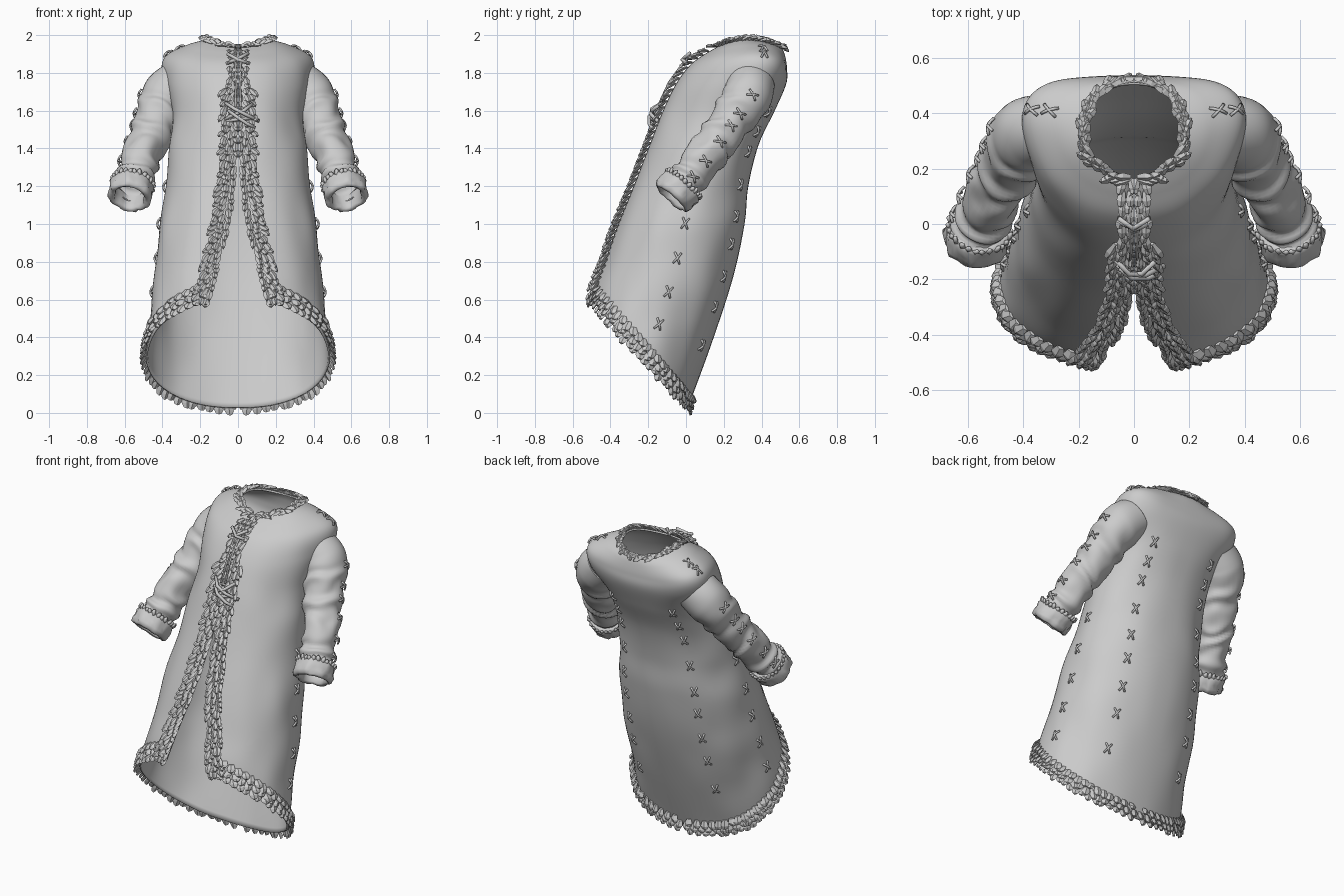
import bpy, bmesh, math, random
from mathutils import Vector, noise

if "Cube" in bpy.data.objects:
    bpy.data.objects.remove(bpy.data.objects["Cube"])

random.seed(4)
grey = bpy.data.materials.new("grey hide")
grey.diffuse_color = (0.6, 0.6, 0.6, 1)
grey.use_nodes = True
grey.node_tree.nodes["Principled BSDF"].inputs["Base Color"].default_value = grey.diffuse_color

# Coat sections, neck to hem: front y,z / back y,z / side y,z / half width / half gap
SECTIONS = [
    (.17, 1.94, .51, 1.93, .34, 1.975, .175, .012),
    (.10, 1.90, .525, 1.89, .36, 1.945, .28, .012),
    (.02, 1.84, .535, 1.82, .38, 1.88, .39, .012),
    (-.06, 1.73, .53, 1.74, .33, 1.76, .395, .012),
    (-.13, 1.58, .47, 1.60, .20, 1.58, .345, .012),
    (-.20, 1.40, .385, 1.42, .10, 1.40, .36, .015),
    (-.27, 1.22, .33, 1.20, .04, 1.20, .385, .03),
    (-.37, .98, .31, 1.00, -.03, .98, .42, .065),
    (-.44, .80, .25, .72, -.10, .75, .44, .11),
    (-.49, .68, .14, .38, -.18, .50, .465, .135),
    (-.505, .60, .01, .025, -.24, .30, .485, .16)]
# Sleeve path: x, y, z, radius
SLEEVE = [(.31, .35, 1.75, .125), (.385, .32, 1.67, .13), (.44, .225, 1.53, .112),
          (.50, .12, 1.38, .104), (.55, .01, 1.24, .098), (.567, -.045, 1.175, .092)]


def spline(rows, t):
    """Smooth interpolation through the rows of a table."""
    n = len(rows) - 1
    t = max(0, min(n, t))
    i = min(int(t), n - 1)
    f = t - i
    a, b, c, d = (rows[max(0, min(n, k))] for k in (i - 1, i, i + 1, i + 2))
    return [.5 * (2 * q + (r - p) * f + (2 * p - 5 * q + 4 * r - s) * f * f
                  + (3 * q - p - 3 * r + s) * f ** 3) for p, q, r, s in zip(a, b, c, d)]


def coat(u, v):
    """Point on the right half of the coat: u neck to hem, v front edge to back."""
    fy, fz, by, bz, my, mz, w, gap = spline(SECTIONS, u)
    start = math.asin((gap / w) ** (1 / .88))
    a = start + (math.pi - start) * v
    c, s = math.cos(a), max(0, math.sin(a))
    p = Vector((w * s ** .88,
                (fy + by) / 2 + c * (fy - by) / 2 + s * s * (my - (fy + by) / 2),
                (fz + bz) / 2 + c * (fz - bz) / 2 + s * s * (mz - (fz + bz) / 2)))
    # soft folds, fading at the back seam
    fold = .012 * s * noise.noise(Vector((p.x * 6, p.y * 6, p.z * 4)))
    return p + Vector((s, -c, 0)) * fold


def coat_frame(u, v):
    e = .01
    u0, u1, v0, v1 = max(0, u - e), min(10, u + e), max(0, v - e), min(1, v + e)
    du = coat(u1, v) - coat(u0, v)
    dv = coat(u, v1) - coat(u, v0)
    speed = du.length / (u1 - u0)
    du.normalize()
    dv.normalize()
    return coat(u, v), du, dv, du.cross(dv).normalized(), speed


def sleeve_frame(t):
    p = spline(SLEEVE, t)
    d = Vector(spline(SLEEVE, min(5, t + .1))[:3]) - Vector(spline(SLEEVE, max(0, t - .1))[:3])
    d.normalize()
    out = Vector((1, 0, 0))
    out = (out - d * out.dot(d)).normalized()
    return Vector(p[:3]), p[3], d, out, d.cross(out)


def grid(bm, rows, closed=False):
    vs = [[bm.verts.new(p) for p in r] for r in rows]
    n = len(rows[0])
    for a, b in zip(vs, vs[1:]):
        for j in range(n if closed else n - 1):
            k = (j + 1) % n
            bm.faces.new((a[j], b[j], b[k], a[k]))
    return vs


def finish(name, bm, smooth=True, mirror=True, thick=0):
    me = bpy.data.meshes.new(name)
    bm.to_mesh(me)
    bm.free()
    ob = bpy.data.objects.new(name, me)
    bpy.context.collection.objects.link(ob)
    me.materials.append(grey)
    if smooth:
        me.shade_smooth()
    if mirror:
        m = ob.modifiers.new("mirror", 'MIRROR')
        m.use_clip = True
        m.merge_threshold = .002
    if thick:
        ob.modifiers.new("thickness", 'SOLIDIFY').thickness = thick
    return ob


def tuft(bm, p, d, n, length, width, lift):
    """One pointed lock of fur lying along d and lifting along n."""
    side = d.cross(n).normalized()
    length *= random.uniform(.8, 1.2)
    d = (d + side * random.uniform(-.25, .25)).normalized()
    rings = []
    for f, w, h, t in ((0, .6, 0, .006), (.5, 1, .7, .011), (.85, .6, 1, .007)):
        c = p + d * length * f + n * lift * h
        w *= width / 2
        rings.append([c + side * w, c + n * t, c - side * w, c - n * t])
    vs = grid(bm, rings, True)
    tip = bm.verts.new(p + d * length + n * lift * .8)
    for j in range(4):
        bm.faces.new((vs[-1][j], tip, vs[-1][(j + 1) % 4]))
    bm.faces.new(vs[0])
    bmesh.ops.recalc_face_normals(bm, faces=bm.faces[-14:])


def cord(bm, pts, r):
    """Thin cord with closed ends through the points."""
    pts = [Vector(p) for p in pts]
    rings = []
    for i, p in enumerate(pts):
        d = (pts[min(i + 1, len(pts) - 1)] - pts[max(i - 1, 0)]).normalized()
        a = d.orthogonal().normalized()
        if rings:
            a = (last - d * last.dot(d)).normalized()
        last, b = a, d.cross(a)
        rings.append([p + (a * math.cos(k * math.pi / 3) + b * math.sin(k * math.pi / 3)) * r
                      for k in range(6)])
    vs = grid(bm, rings, True)
    bm.faces.new(vs[0])
    bm.faces.new(vs[-1][::-1])


def cross_stitch(bm, p, d, s, n):
    for k in (-1, 1):
        a = (d * .6 + s * k).normalized() * .033
        cord(bm, [p - a - n * .004, p - a * .5 + n * .006, p + n * .01,
                  p + a * .5 + n * .006, p + a - n * .004], .006)


# Coat body
bm = bmesh.new()
grid(bm, [[coat(10 * i / 80, j / 40) for j in range(41)] for i in range(81)])
finish("coat_body", bm, thick=.01)

# Sleeves with bunched folds
bm = bmesh.new()
rows = []
for i in range(71):
    t = 5 * i / 70
    p, r, d, out, up = sleeve_frame(t)
    row = []
    for j in range(32):
        a = j * math.tau / 32
        o = out * math.cos(a) + up * math.sin(a)
        amp = .009 * min(1, max(0, t - .8))
        q = noise.noise((p + o * .1) * 7)
        row.append(p + o * (r + amp * math.sin(t * 8.5 + 1.5 * math.cos(a) + 5 * q) + .008 * q))
    rows.append(row)
grid(bm, rows, True)
bmesh.ops.recalc_face_normals(bm, faces=bm.faces)
finish("sleeves", bm, thick=.008)

# Fur cuffs, rolled in at the opening
bm = bmesh.new()
p, r, d, out, up = sleeve_frame(5)
rows = []
for along, rad in ((-.05, .088), (-.054, .106), (-.03, .116), (0, .114), (.025, .116),
                   (.048, .112), (.056, .098), (.045, .083), (.01, .078), (-.04, .08)):
    row = []
    for j in range(40):
        a = j * math.tau / 40
        o = out * math.cos(a) + up * math.sin(a)
        q = p + d * along + o * rad
        row.append(q + (o + d * .6) * .014 * noise.noise(q * 28))
    rows.append(row)
grid(bm, rows, True)
bmesh.ops.recalc_face_normals(bm, faces=bm.faces)
for j in range(26):
    a = j * math.tau / 26
    o = out * math.cos(a) + up * math.sin(a)
    tuft(bm, p - d * .03 + o * .108, -d, o, .035, .03, .008)
finish("fur_cuffs", bm)

# Fur trim down both front edges
bm = bmesh.new()
u = .1
while u < 9.7:
    p, du, dv, n, speed = coat_frame(u, 0)
    out = (dv - du * dv.dot(du)).normalized()
    for off, turn in ((.0, -.1), (.028, .15), (.055, .4)):
        if off > .05 and u < 3:
            continue
        q = p + out * (off + random.uniform(-.004, .004)) + n * .004
        tuft(bm, q, (du + out * turn).normalized(), n, .062, .034, .026)
    u += .034 / speed
finish("front_fur_trim", bm, False)

# Fur trim around the hem, three overlapping rows
bm = bmesh.new()
for row, back in enumerate((.085, .055, .025)):
    for i in range(30):
        v = (i + .5 * (row % 2) + .2) / 30
        speed = coat_frame(9.8, v)[4]
        p, du, dv, n, _ = coat_frame(max(8.6, 10 - back / speed), v)
        tuft(bm, p + n * .003, du, n, .05, .05, .022)
finish("hem_fur_trim", bm, False)

# Fur trim around the neck
bm = bmesh.new()
for row in range(3):
    for i in range(17):
        v = (i + .5 * (row % 2)) / 17
        p, du, dv, n, speed = coat_frame(.02 + .09 * row, v)
        up = Vector((0, 0, 1))
        tuft(bm, p + n * .004, (dv + du * random.uniform(-.5, .6)).normalized(),
             (n + up * .5).normalized(), .055, .034, .015)
finish("neck_fur_trim", bm, False)

# Cross stitches on the side seams, back seams, shoulders and sleeves
bm = bmesh.new()
spots = [(u, .5) for u in (6.0, 6.9, 7.7, 8.4, 9.05)]
spots += [(u, .81) for u in (4.0, 4.6, 5.15, 5.95, 6.8, 7.4, 8.0, 8.5, 9.1)]
spots += [(1.25, .56), (1.75, .54)]
for u, v in spots:
    p, du, dv, n, _ = coat_frame(u, v)
    cross_stitch(bm, p + n * .004, dv, du, n)
for t in (1.15, 1.75, 2.2, 2.75, 3.4, 4.0):
    p, r, d, out, up = sleeve_frame(t)
    n = (out - up * .15).normalized()
    cross_stitch(bm, p + n * (r + .006), d, d.cross(n), n)
finish("cross_stitches", bm)

# Laces tying the front together
bm = bmesh.new()
for pts in (
        [(-.08, -.13, 1.545), (-.03, -.175, 1.575), (.03, -.18, 1.60), (.075, -.135, 1.635)],
        [(.11, -.15, 1.545), (.04, -.185, 1.58), (-.02, -.18, 1.61), (-.065, -.13, 1.64)],
        [(-.07, -.15, 1.54), (0, -.19, 1.555), (.08, -.16, 1.56)],
        [(-.05, -.16, 1.60), (-.01, -.195, 1.57), (.05, -.195, 1.53), (.09, -.18, 1.51)],
        [(-.06, .01, 1.85), (0, -.015, 1.875), (.055, .02, 1.905)],
        [(.06, .005, 1.85), (0, -.02, 1.87), (-.055, .02, 1.90)]):
    cord(bm, pts, .01)
for k in (-1, 1):
    cord(bm, [(k * .012, .10, 1.93), (k * .016, -.01, 1.86), (k * .01, -.09, 1.75),
              (k * .014, -.15, 1.62)], .006)
bmesh.ops.recalc_face_normals(bm, faces=bm.faces)
finish("front_laces", bm, mirror=False)
